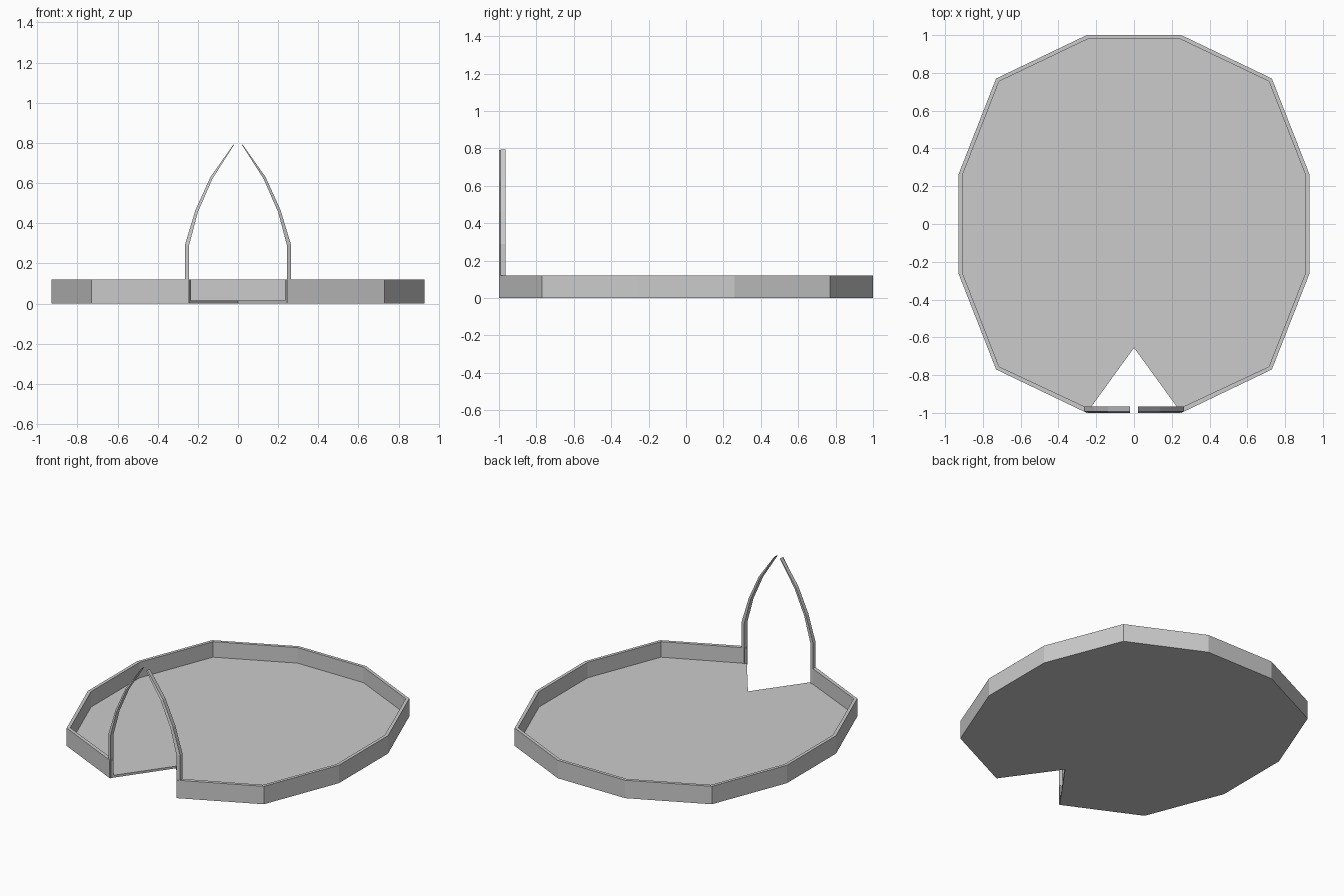
import bpy, bmesh

if "Cube" in bpy.data.objects:
    bpy.data.objects.remove(bpy.data.objects["Cube"])

RIM_H, FLOOR_H = 0.12, 0.016


def make_object(name, bm):
    bmesh.ops.recalc_face_normals(bm, faces=bm.faces)
    mesh = bpy.data.meshes.new(name)
    bm.to_mesh(mesh)
    bm.free()
    obj = bpy.data.objects.new(name, mesh)
    bpy.context.collection.objects.link(obj)
    return obj


def mirrored(half):
    return half + [(-x, y) for x, y in reversed(half)]


# Twelve-sided tray, open at the front where a V-shaped notch cuts in
outer = mirrored([(0.25, -1), (0.73, -0.77), (0.93, -0.26),
                  (0.93, 0.26), (0.73, 0.77), (0.25, 1)])
inner = mirrored([(0.235, -0.979), (0.714, -0.755), (0.909, -0.256),
                  (0.909, 0.256), (0.714, 0.755), (0.245, 0.979)])
bm = bmesh.new()
rings = [[bm.verts.new((x, y, z)) for x, y in pts]
         for pts, z in ((outer, 0), (outer, RIM_H), (inner, RIM_H), (inner, FLOOR_H))]
for lower, upper in zip(rings, rings[1:]):
    for i in range(len(lower) - 1):
        bm.faces.new((lower[i], lower[i + 1], upper[i + 1], upper[i]))

# Floor, underside and the two notch faces
tip_low = bm.verts.new((0, -0.65, 0))
tip_high = bm.verts.new((0, -0.655, FLOOR_H))
bm.faces.new(rings[0] + [tip_low])
bm.faces.new(rings[3] + [tip_high])
for end in (0, -1):
    bm.faces.new([ring[end] for ring in rings] + [tip_high, tip_low])
make_object("tray", bm)

# Pointed arch over the notch: one tapering half, mirrored
arch_out = [(0.265, 0), (0.265, 0.29), (0.212, 0.465), (0.137, 0.63), (0.022, 0.793)]
arch_in = [(0.245, 0), (0.245, 0.285), (0.2, 0.455), (0.128, 0.62), (0.02, 0.79)]
bm = bmesh.new()
sections = []
for (xo, zo), (xi, zi) in zip(arch_out, arch_in):
    sections.append([bm.verts.new(p) for p in (
        (xi, -1, zi), (xo, -0.992, zo), (xo, -0.966, zo), (xi, -0.966, zi))])
for a, b in zip(sections, sections[1:]):
    for i in range(4):
        j = (i + 1) % 4
        bm.faces.new((a[i], a[j], b[j], b[i]))
bm.faces.new(sections[0])
bm.faces.new(sections[-1])
arch = make_object("entrance_arch", bm)
arch.modifiers.new("mirror", "MIRROR").use_axis[0] = True
